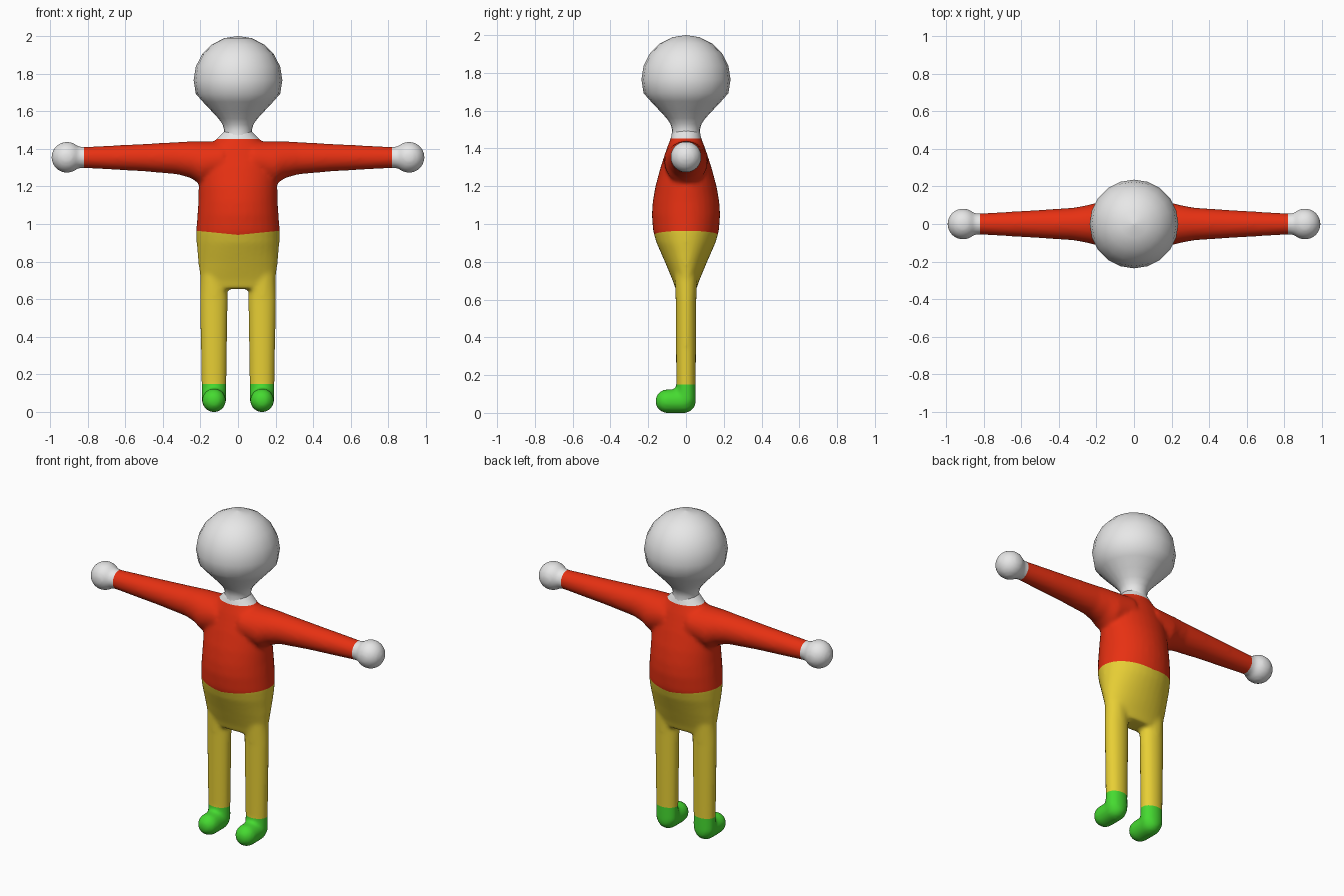
import bpy, bmesh
from math import sin, cos, pi, radians
from mathutils import Vector, Matrix

cube = bpy.data.objects.get("Cube")
if cube:
    bpy.data.objects.remove(cube)


def material(name, rgb):
    mat = bpy.data.materials.new(name)
    mat.use_nodes = True
    colour = (*rgb, 1)
    mat.diffuse_color = colour
    mat.node_tree.nodes["Principled BSDF"].inputs["Base Color"].default_value = colour
    return mat


skin = material("pale grey skin", (0.8, 0.8, 0.8))
red = material("red sweater", (0.8, 0.03, 0.006))
yellow = material("yellow trousers", (0.8, 0.62, 0.035))
green = material("green shoes", (0.06, 0.7, 0.03))


def loft(bm, sections, sides=32):
    """Closed tube through sections of (centre, half axis u, half axis v)."""
    rings = []
    for centre, u, v in sections:
        c, u, v = Vector(centre), Vector(u), Vector(v)
        angles = [2 * pi * i / sides for i in range(sides)]
        rings.append([bm.verts.new(c + u * cos(a) + v * sin(a)) for a in angles])
    faces = [bm.faces.new((rings[0])), bm.faces.new(rings[-1])]
    for low, high in zip(rings, rings[1:]):
        for i in range(sides):
            j = (i + 1) % sides
            faces.append(bm.faces.new((low[i], low[j], high[j], high[i])))
    bmesh.ops.recalc_face_normals(bm, faces=faces)


def ball(bm, centre, size):
    bmesh.ops.create_uvsphere(bm, u_segments=32, v_segments=20, radius=1,
                              matrix=Matrix.Translation(centre) @ Matrix.Diagonal((*size, 1)))


def add_object(name, bm, mats):
    mesh = bpy.data.meshes.new(name)
    bm.to_mesh(mesh)
    bm.free()
    for mat in mats:
        mesh.materials.append(mat)
    obj = bpy.data.objects.new(name, mesh)
    bpy.context.collection.objects.link(obj)
    return obj


# Torso: height, half width, half depth
bm = bmesh.new()
torso = [(0.655, 0.19, 0.056), (0.7, 0.2, 0.07), (0.8, 0.212, 0.112), (0.9, 0.22, 0.156),
         (0.96, 0.222, 0.174), (1.05, 0.216, 0.181), (1.12, 0.211, 0.176), (1.2, 0.209, 0.162),
         (1.3, 0.205, 0.135), (1.4, 0.17, 0.102), (1.445, 0.12, 0.084), (1.5, 0.068, 0.068)]
loft(bm, [((0, 0, z), (w, 0, 0), (0, d, 0)) for z, w, d in torso])

# Arms: reach, centre height, half depth, half height
arm = [(0.08, 1.34, 0.12, 0.1), (0.2, 1.325, 0.113, 0.115), (0.25, 1.342, 0.1, 0.098),
       (0.32, 1.35, 0.087, 0.086), (0.5, 1.353, 0.075, 0.073), (0.82, 1.354, 0.056, 0.056),
       (0.9, 1.355, 0.06, 0.06)]
for side in (-1, 1):
    loft(bm, [((side * x, 0, z), (0, d, 0), (0, 0, h)) for x, z, d, h in arm])
    ball(bm, (side * 0.91, 0, 1.355), (0.083, 0.083, 0.083))

    # Leg
    leg = [(0.06, 0.067, 0.053), (0.15, 0.067, 0.052), (0.6, 0.074, 0.055), (0.74, 0.07, 0.06)]
    loft(bm, [((side * 0.128, 0, z), (w, 0, 0), (0, d, 0)) for z, w, d in leg])

    # Foot: round heel and toe joined by a tube
    foot_x, foot_z, r = side * 0.128, 0.062, 0.063
    ball(bm, (foot_x, -0.01, foot_z), (r, r, r))
    ball(bm, (foot_x, -0.1, foot_z), (r, r, r))
    loft(bm, [((foot_x, y, foot_z), (r, 0, 0), (0, 0, r)) for y in (-0.1, -0.01)])

body = add_object("body", bm, [red, yellow, green, skin])

# Fuse the parts into one soft skin
remesh = body.modifiers.new("fuse", 'REMESH')
remesh.mode = 'VOXEL'
remesh.voxel_size = 0.011
smooth = body.modifiers.new("soften", 'SMOOTH')
smooth.factor = 0.5
smooth.iterations = 9
fused = bpy.data.meshes.new_from_object(body.evaluated_get(bpy.context.evaluated_depsgraph_get()))
body.modifiers.clear()

# Cut clean colour borders at neck, wrists, ankles and waist
NECK, WRIST, ANKLE, WAIST, SLOPE = 1.452, 0.82, 0.15, 0.942, 0.1
cuts = [((0, 0, NECK), (0, 0, 1)), ((0, 0, ANKLE), (0, 0, 1))]
for side in (-1, 1):
    cuts.append(((side * WRIST, 0, 0), (1, 0, 0)))
    cuts.append(((0, 0, WAIST), (side * SLOPE, 0, -1)))
bm = bmesh.new()
bm.from_mesh(fused)
for point, normal in cuts:
    bmesh.ops.bisect_plane(bm, geom=bm.verts[:] + bm.edges[:] + bm.faces[:], dist=1e-5,
                           plane_co=point, plane_no=Vector(normal).normalized())
for face in bm.faces:
    face.smooth = True
    c = face.calc_center_median()
    if c.z > NECK or abs(c.x) > WRIST:
        face.material_index = 3
    elif c.z < ANKLE:
        face.material_index = 2
    elif c.z < WAIST + SLOPE * abs(c.x):
        face.material_index = 1
    else:
        face.material_index = 0
bm.to_mesh(body.data)
bm.free()
bpy.data.meshes.remove(fused)

# Head and neck, turned from one profile
profile = [(0.08, 1.445), (0.076, 1.47), (0.074, 1.5), (0.082, 1.53), (0.103, 1.56),
           (0.14, 1.6), (0.187, 1.65)]
for degrees in range(-18, 90, 18):
    a = radians(degrees)
    profile.append((0.236 * cos(a), 1.765 + 0.235 * sin(a)))
profile.append((0.001, 2.0))
bm = bmesh.new()
loft(bm, [((0, 0, z), (r, 0, 0), (0, r, 0)) for r, z in profile], sides=20)
for face in bm.faces:
    face.smooth = len(face.verts) == 4
add_object("head", bm, [skin])
